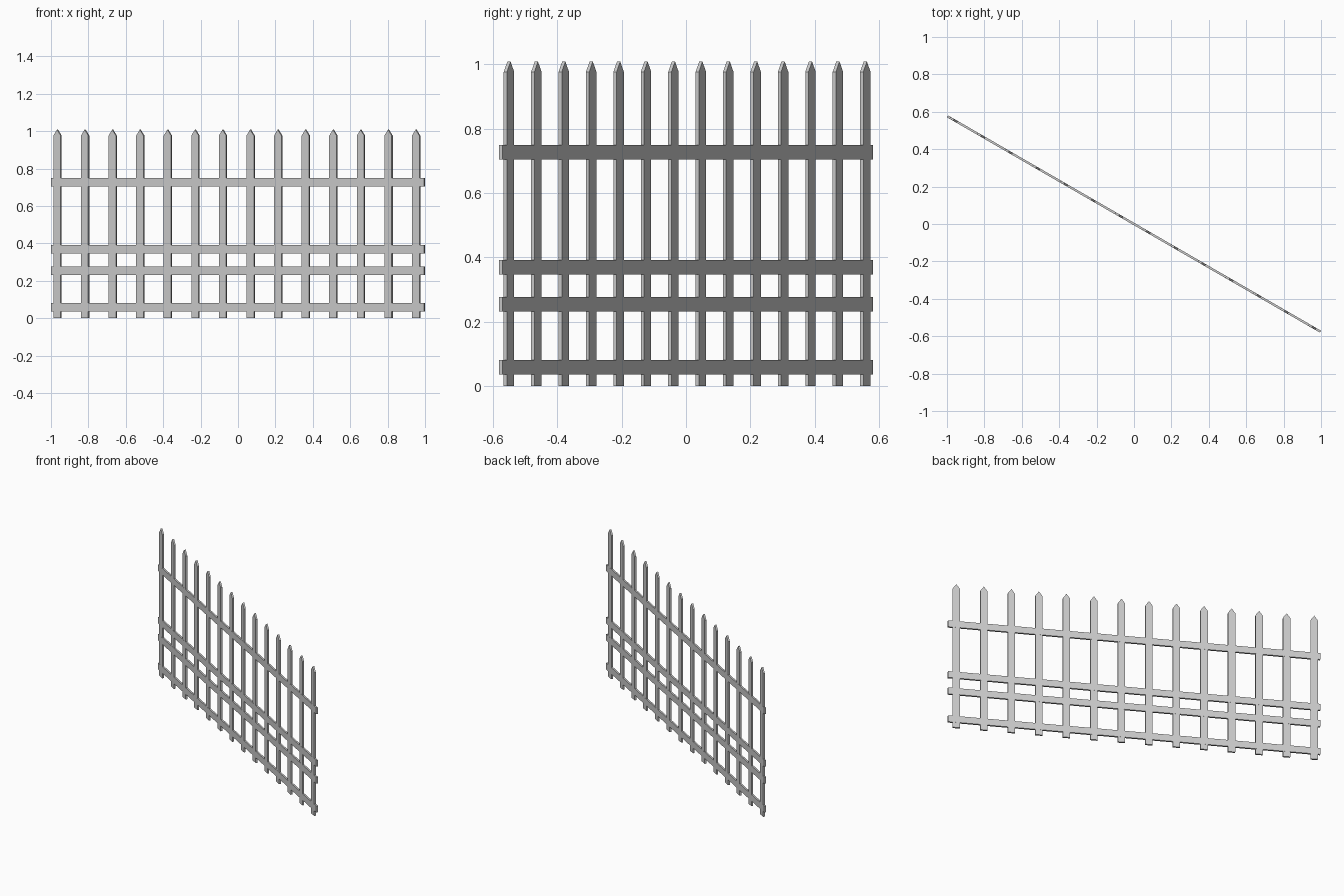
import bpy, bmesh, math
from mathutils import Matrix

cube = bpy.data.objects.get("Cube")
if cube:
    bpy.data.objects.remove(cube, do_unlink=True)

THICK = 0.0115
LENGTH = 2.303
TURN = Matrix.Rotation(math.radians(-30), 4, 'Z')

grey = bpy.data.materials.new("fence grey")
grey.use_nodes = True
colour = (0.6, 0.6, 0.6, 1)
grey.diffuse_color = colour
grey.node_tree.nodes["Principled BSDF"].inputs["Base Color"].default_value = colour


def board(name, outline, thick):
    """Extrude an upright (x, z) outline into a flat board, turned with the fence."""
    bm = bmesh.new()
    face = bm.faces.new([bm.verts.new((x, -thick / 2, z)) for x, z in outline])
    new = bmesh.ops.extrude_face_region(bm, geom=[face])["geom"]
    bmesh.ops.translate(bm, vec=(0, thick, 0),
                        verts=[v for v in new if isinstance(v, bmesh.types.BMVert)])
    bmesh.ops.recalc_face_normals(bm, faces=bm.faces)
    mesh = bpy.data.meshes.new(name)
    bm.to_mesh(mesh)
    bm.free()
    mesh.materials.append(grey)
    obj = bpy.data.objects.new(name, mesh)
    obj.matrix_world = TURN
    bpy.context.collection.objects.link(obj)


# Pointed pickets, evenly spaced
COUNT, STEP, START, HALF = 14, 0.1703, -1.114, 0.0225
for i in range(COUNT):
    x = START + i * STEP
    board(f"picket_{i + 1}",
          [(x - HALF, 0), (x + HALF, 0), (x + HALF, 0.976), (x, 1.008), (x - HALF, 0.976)],
          THICK)

# Horizontal rails, nearly flush with the pickets
RAIL = 0.0445
for name, z in (("bottom_rail", 0.036), ("lower_rail", 0.232),
                ("middle_rail", 0.347), ("top_rail", 0.704)):
    e = LENGTH / 2
    board(name, [(-e, z), (e, z), (e, z + RAIL), (-e, z + RAIL)], THICK + 0.0004)
